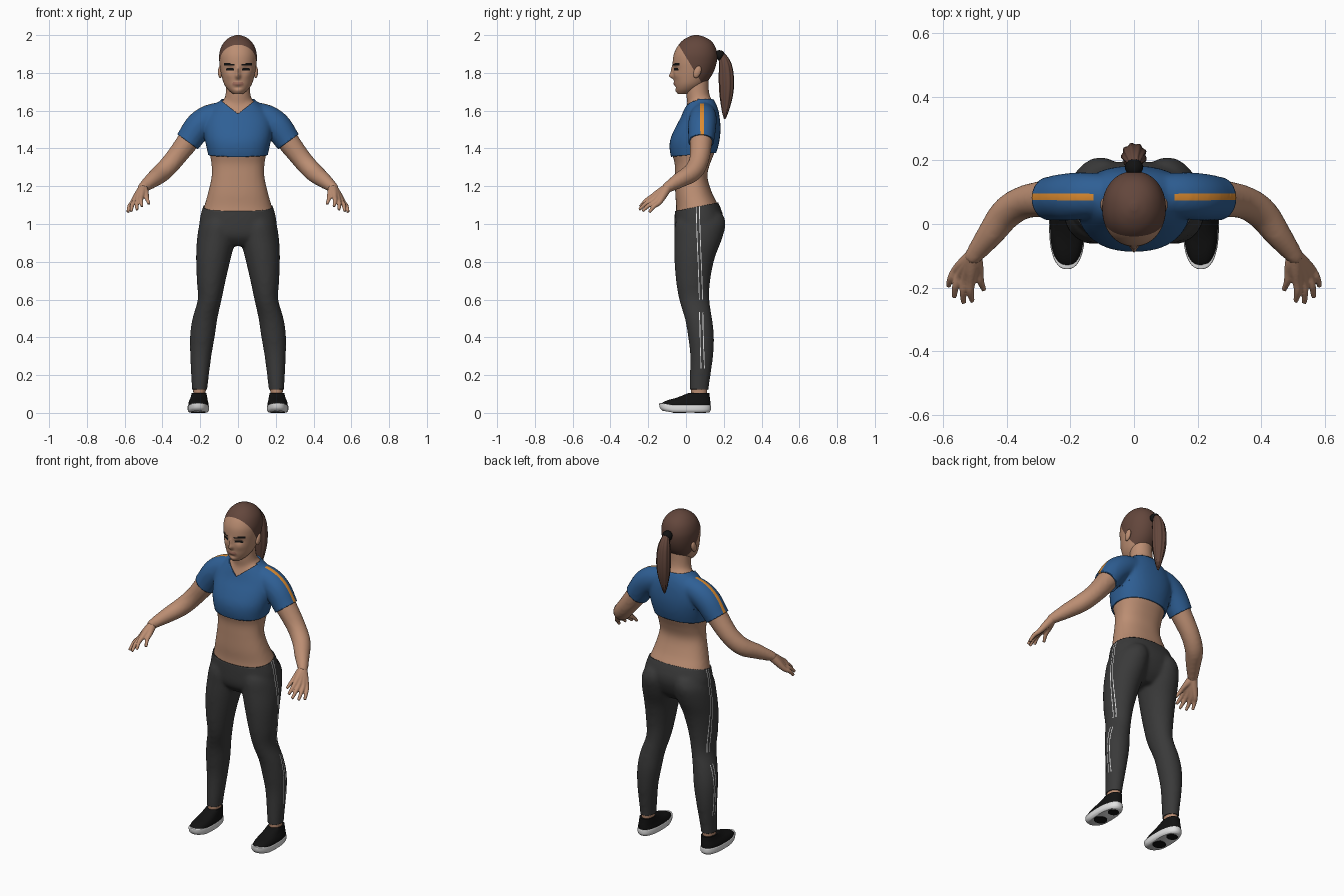
import bpy, bmesh, math
from mathutils import Vector

cube = bpy.data.objects.get("Cube")
if cube:
    bpy.data.objects.remove(cube)


def material(name, r, g, b):
    m = bpy.data.materials.new(name)
    m.use_nodes = True
    m.diffuse_color = (r, g, b, 1)
    bsdf = m.node_tree.nodes["Principled BSDF"]
    bsdf.inputs["Base Color"].default_value = (r, g, b, 1)
    bsdf.inputs["Roughness"].default_value = 0.8
    return m


SKIN = material("skin", 0.50, 0.27, 0.17)
LIPS = material("lips", 0.38, 0.17, 0.12)
HAIR = material("brown hair", 0.125, 0.062, 0.045)
BLACK = material("black", 0.006, 0.006, 0.006)
BLUE = material("shirt blue", 0.028, 0.115, 0.30)
ORANGE = material("orange", 0.72, 0.26, 0.03)
GREY = material("trouser grey", 0.042, 0.042, 0.042)
WHITE = material("white", 0.75, 0.75, 0.75)


def finish(name, bm, *mats):
    """Turn a bmesh into a smooth shaded object."""
    bmesh.ops.recalc_face_normals(bm, faces=bm.faces[:])
    me = bpy.data.meshes.new(name)
    bm.to_mesh(me)
    bm.free()
    for m in mats:
        me.materials.append(m)
    me.shade_smooth()
    me.set_sharp_from_angle(angle=math.radians(50))
    ob = bpy.data.objects.new(name, me)
    bpy.context.collection.objects.link(ob)
    return ob


def spline(rows, steps):
    """Smooth curve through rows of numbers."""
    rows = [Vector(r) for r in rows]
    out = []
    for i in range(len(rows) - 1):
        a, b, c, d = rows[max(i - 1, 0)], rows[i], rows[i + 1], rows[min(i + 2, len(rows) - 1)]
        for k in range(steps):
            t = k / steps
            out.append(b + (c - a) * (t / 2) + (2 * a - 5 * b + 4 * c - d) * (t * t / 2)
                       + (3 * b - a - 3 * c + d) * (t ** 3 / 2))
    return out + [rows[-1]]


def skin_rings(bm, rings):
    loops = [[bm.verts.new(p) for p in ring] for ring in rings]
    n = len(loops[0])
    for a, b in zip(loops, loops[1:]):
        for i in range(n):
            bm.faces.new((a[i], a[(i + 1) % n], b[(i + 1) % n], b[i]))
    bm.faces.new(loops[0])
    bm.faces.new(loops[-1])


def loft(bm, rows, n=40, steps=4, power=2.0, side=1):
    """Level rings; each row is height, centre x, half width, front y, back y."""
    rings = []
    for z, cx, hw, yf, yb in spline(rows, steps):
        ring = []
        for i in range(n):
            a = math.tau * i / n
            c, s = math.cos(a), math.sin(a)
            c = math.copysign(abs(c) ** (2 / power), c)
            s = math.copysign(abs(s) ** (2 / power), s)
            ring.append((side * (cx + hw * c), (yf + yb) / 2 + (yb - yf) / 2 * s, z))
        rings.append(ring)
    skin_rings(bm, rings)


def tube(bm, rows, n=20, steps=4, side=1, ridges=0):
    """Round tube; each row is x, y, z, radius."""
    pts = spline(rows, steps)
    rings = []
    for i, p in enumerate(pts):
        d = (pts[min(i + 1, len(pts) - 1)] - pts[max(i - 1, 0)]).xyz.normalized()
        u = d.cross(Vector((0.3, 1, 0.1))).normalized()
        v = d.cross(u)
        ring = []
        for k in range(n):
            a = math.tau * k / n
            q = p.xyz + (u * math.cos(a) + v * math.sin(a)) * p.w * (1 + 0.07 * math.cos(ridges * a) * (ridges > 0))
            ring.append((side * q.x, q.y, q.z))
        rings.append(ring)
    skin_rings(bm, rings)


def fuse(name, bm, mat, voxel, passes):
    """Weld overlapping pieces into one smooth skin."""
    ob = finish(name, bm, mat)
    mod = ob.modifiers.new("weld", "REMESH")
    mod.mode, mod.voxel_size = "VOXEL", voxel
    mod = ob.modifiers.new("relax", "SMOOTH")
    mod.factor, mod.iterations = 0.5, passes
    dg = bpy.context.evaluated_depsgraph_get()
    me = bpy.data.meshes.new_from_object(ob.evaluated_get(dg))
    ob.modifiers.clear()
    ob.data = me
    me.materials.clear()
    me.materials.append(mat)
    me.shade_smooth()
    return ob


def cut(bm, co, no, clear=False):
    bmesh.ops.bisect_plane(bm, geom=bm.verts[:] + bm.edges[:] + bm.faces[:], dist=1e-5,
                           plane_co=co, plane_no=no, clear_outer=clear)


# Body: torso, neck, arms and legs welded together
bm = bmesh.new()
loft(bm, [(0.89, 0, 0.10, -0.01, 0.12), (0.94, 0, 0.19, -0.05, 0.165), (1.02, 0, 0.197, -0.055, 0.192),
          (1.09, 0, 0.180, -0.052, 0.175), (1.16, 0, 0.160, -0.057, 0.14), (1.25, 0, 0.140, -0.058, 0.113),
          (1.32, 0, 0.141, -0.060, 0.128), (1.38, 0, 0.152, -0.076, 0.152), (1.44, 0, 0.165, -0.076, 0.168),
          (1.50, 0, 0.172, -0.052, 0.174), (1.56, 0, 0.165, -0.020, 0.170), (1.61, 0, 0.130, 0.0, 0.160),
          (1.65, 0, 0.085, 0.015, 0.142), (1.68, 0, 0.05, 0.03, 0.12)], power=2.3)
loft(bm, [(1.56, 0, 0.08, 0.015, 0.15), (1.65, 0, 0.072, 0.005, 0.135), (1.70, 0, 0.065, 0.0, 0.122),
          (1.79, 0, 0.062, 0.0, 0.12)])
for s in (1, -1):
    tube(bm, [(0.07, 0.092, 1.585, 0.055), (0.15, 0.09, 1.56, 0.064), (0.21, 0.085, 1.515, 0.066),
              (0.265, 0.08, 1.438, 0.060), (0.34, 0.07, 1.34, 0.053), (0.40, 0.035, 1.275, 0.051),
              (0.45, -0.03, 1.235, 0.043), (0.50, -0.095, 1.195, 0.030), (0.512, -0.115, 1.182, 0.026)], side=s)
    loft(bm, [(1.05, 0.095, 0.07, -0.02, 0.19), (1.0, 0.105, 0.092, -0.052, 0.204), (0.92, 0.115, 0.096, -0.056, 0.184),
              (0.82, 0.130, 0.086, -0.056, 0.146), (0.70, 0.142, 0.070, -0.047, 0.122),
              (0.60, 0.150, 0.057, -0.030, 0.118), (0.50, 0.175, 0.060, 0.0, 0.132), (0.41, 0.188, 0.060, 0.016, 0.142),
              (0.30, 0.197, 0.050, 0.028, 0.138), (0.14, 0.203, 0.036, 0.024, 0.116),
              (0.05, 0.206, 0.031, 0.03, 0.11)], side=s)
body = fuse("body", bm, SKIN, 0.011, 6)


# Shirt: thick layer over the body, open at hem, cuffs and neck
bm = bmesh.new()
bm.from_mesh(body.data)
cut(bm, (0, -0.07, 1.358), (0, 0.1, -1), True)
for s in (1, -1):
    cut(bm, (s * 0.265, 0.08, 1.435), (s * 0.59, 0, -0.8), True)
    cut(bm, (0, 0, 1.58), (s * 0.8, 0, -1))
    cut(bm, (s * 0.125, 0, 0), (1, 0, 0))
cut(bm, (0, 0, 1.655), (0, 0, 1), True)
for y in (0.076, 0.094):
    cut(bm, (0, y, 0), (0, 1, 0))
neck = []
for f in bm.faces:
    c = f.calc_center_median()
    if c.y < 0.06 and c.z > 1.58 + 0.8 * abs(c.x):
        neck.append(f)
    f.material_index = int(0.076 < c.y < 0.094 and abs(c.x) > 0.125 and f.normal.z > 0.15)
bmesh.ops.delete(bm, geom=neck, context="FACES")
shirt = finish("cropped_shirt", bm, BLUE, ORANGE)

# Trousers with thin double side piping
bm = bmesh.new()
bm.from_mesh(body.data)
cut(bm, (0, 0.06, 1.09), (0, -0.2, 1), True)
cut(bm, (0, 0, 0.125), (0, 0, -1), True)
lines = (0.085, 0.089, 0.101, 0.105)
for y in lines:
    cut(bm, (0, y, 0), (0, 1, 0.03))
for f in bm.faces:
    c = f.calc_center_median()
    y = c.y + 0.03 * c.z
    piped = lines[0] < y < lines[1] or lines[2] < y < lines[3]
    f.material_index = int(piped and f.normal.x * c.x > 0 and abs(f.normal.x) > 0.6
                           and c.z > 0.24 and not 0.53 < c.z < 0.6)
trousers = finish("trousers", bm, GREY, WHITE)
for ob, thick in ((shirt, 0.009), (trousers, 0.006)):
    mod = ob.modifiers.new("cloth", "SOLIDIFY")
    mod.thickness, mod.offset = thick, 1


# Head with sculpted face, hair cap and painted brows, eyes and lips
bm = bmesh.new()
loft(bm, [(1.688, 0, 0.025, -0.042, 0.02), (1.71, 0, 0.052, -0.053, 0.06), (1.74, 0, 0.073, -0.060, 0.10),
          (1.78, 0, 0.086, -0.065, 0.132), (1.82, 0, 0.094, -0.069, 0.152), (1.86, 0, 0.099, -0.070, 0.163),
          (1.90, 0, 0.099, -0.064, 0.165), (1.94, 0, 0.088, -0.045, 0.154), (1.97, 0, 0.067, -0.020, 0.132),
          (1.99, 0, 0.040, 0.012, 0.098), (2.0, 0, 0.010, 0.042, 0.065)], n=112, steps=6, power=2.1)
# Each bump: x, z, x spread, z spread, push
bumps = [(0, 1.783, 0.013, 0.014, -0.021), (0, 1.81, 0.010, 0.025, -0.012), (0, 1.742, 0.022, 0.010, -0.006),
         (0, 1.704, 0.020, 0.012, -0.005), (0, 1.723, 0.02, 0.007, 0.004)]
for s in (1, -1):
    bumps += [(s * 0.042, 1.822, 0.020, 0.013, 0.009), (s * 0.05, 1.785, 0.02, 0.018, -0.004)]
for v in bm.verts:
    if v.co.y < 0.02:
        x, z = v.co.x, v.co.z
        v.co.y += sum(h * math.exp(-((x - bx) / sx) ** 2 - ((z - bz) / sz) ** 2) for bx, bz, sx, sz, h in bumps)
cut(bm, (0, -0.04, 1.95), (0, 1.65, 1))
for f in bm.faces:
    x, y, z = f.calc_center_median()
    x = abs(x)
    if (y + 0.04) * 1.65 + z - 1.95 > 0:
        f.material_index = 1
    elif y < 0:
        brow = 0.018 < x < 0.075 and abs(z - 1.843 - 0.1 * min(x - 0.02, 0.03)) < 0.005
        eye = 0.024 < x < 0.062 and abs(z - 1.820) < 0.0052
        mouth = x < 0.028 and abs(z - 1.742) < 0.008
        f.material_index = 2 if brow or eye else 3 if mouth else 0
finish("head", bm, SKIN, HAIR, BLACK, LIPS)

# Ponytail and hair tie
bm = bmesh.new()
tube(bm, [(0, 0.150, 1.890, 0.018), (0, 0.188, 1.890, 0.019), (0, 0.208, 1.84, 0.033), (0, 0.214, 1.76, 0.039),
          (0, 0.213, 1.68, 0.034), (0, 0.208, 1.60, 0.018), (0, 0.205, 1.555, 0.004)], n=48, ridges=9)
finish("ponytail", bm, HAIR)
bm = bmesh.new()
tube(bm, [(0, 0.162, 1.89, 0.022), (0, 0.172, 1.892, 0.028), (0, 0.184, 1.89, 0.028), (0, 0.192, 1.886, 0.022)])
finish("hair_tie", bm, BLACK)

# Hands: wrist, index, middle, ring, little finger, thumb
wrist = (0.503, -0.098, 1.192)
fingers = [((0.512, -0.182, 1.142), (0.508, -0.243, 1.092)), ((0.530, -0.175, 1.130), (0.535, -0.248, 1.076)),
           ((0.547, -0.160, 1.120), (0.565, -0.230, 1.068)), ((0.558, -0.143, 1.113), (0.583, -0.195, 1.062)),
           ((0.486, -0.150, 1.155), (0.471, -0.207, 1.105))]
for s, word in ((1, "left"), (-1, "right")):
    bm = bmesh.new()
    for knuckle, tip in fingers:
        k, t = Vector(knuckle), Vector(tip)
        mid = k.lerp(t, 0.5) + Vector((0.004, 0, 0.006))
        tube(bm, [(*wrist, 0.024), (*Vector(wrist).lerp(k, 0.5), 0.021), (*k, 0.0145), (*mid, 0.0115), (*t, 0.008)],
             n=14, side=s)
    fuse(word + "_hand", bm, SKIN, 0.004, 3)

    # Ear
    bm = bmesh.new()
    bmesh.ops.create_uvsphere(bm, u_segments=20, v_segments=12, radius=1)
    for v in bm.verts:
        v.co = (s * (0.094 + 0.012 * v.co.x), 0.06 + 0.02 * v.co.y + 0.008 * v.co.z, 1.805 + 0.032 * v.co.z)
    finish(word + "_ear", bm, SKIN)

    # Shoe: dark slip-on upper, pale sole, dark tread pads
    bm = bmesh.new()
    loft(bm, [(0.03, 0.21, 0.053, -0.136, 0.128), (0.05, 0.21, 0.053, -0.130, 0.129), (0.066, 0.209, 0.049, -0.10, 0.128),
              (0.082, 0.207, 0.044, -0.045, 0.126), (0.105, 0.206, 0.039, 0.012, 0.124)], power=2.4, side=s)
    finish(word + "_shoe", bm, BLACK)
    bm = bmesh.new()
    loft(bm, [(0.002, 0.21, 0.048, -0.125, 0.122), (0.014, 0.21, 0.056, -0.138, 0.131),
              (0.036, 0.21, 0.056, -0.142, 0.132), (0.041, 0.21, 0.053, -0.138, 0.129)], power=2.4, side=s)
    for v in bm.verts:
        v.co.z += 0.012 * max(0, (-0.07 - v.co.y) / 0.07)
    finish(word + "_sole", bm, WHITE)
    for pad, yf, yb, hw in (("front", -0.07, 0.0, 0.038), ("heel", 0.045, 0.105, 0.032)):
        bm = bmesh.new()
        loft(bm, [(0.0, 0.21, hw, yf, yb), (0.006, 0.21, hw, yf, yb)], n=24, steps=1, side=s)
        finish(f"{word}_{pad}_tread", bm, BLACK)
